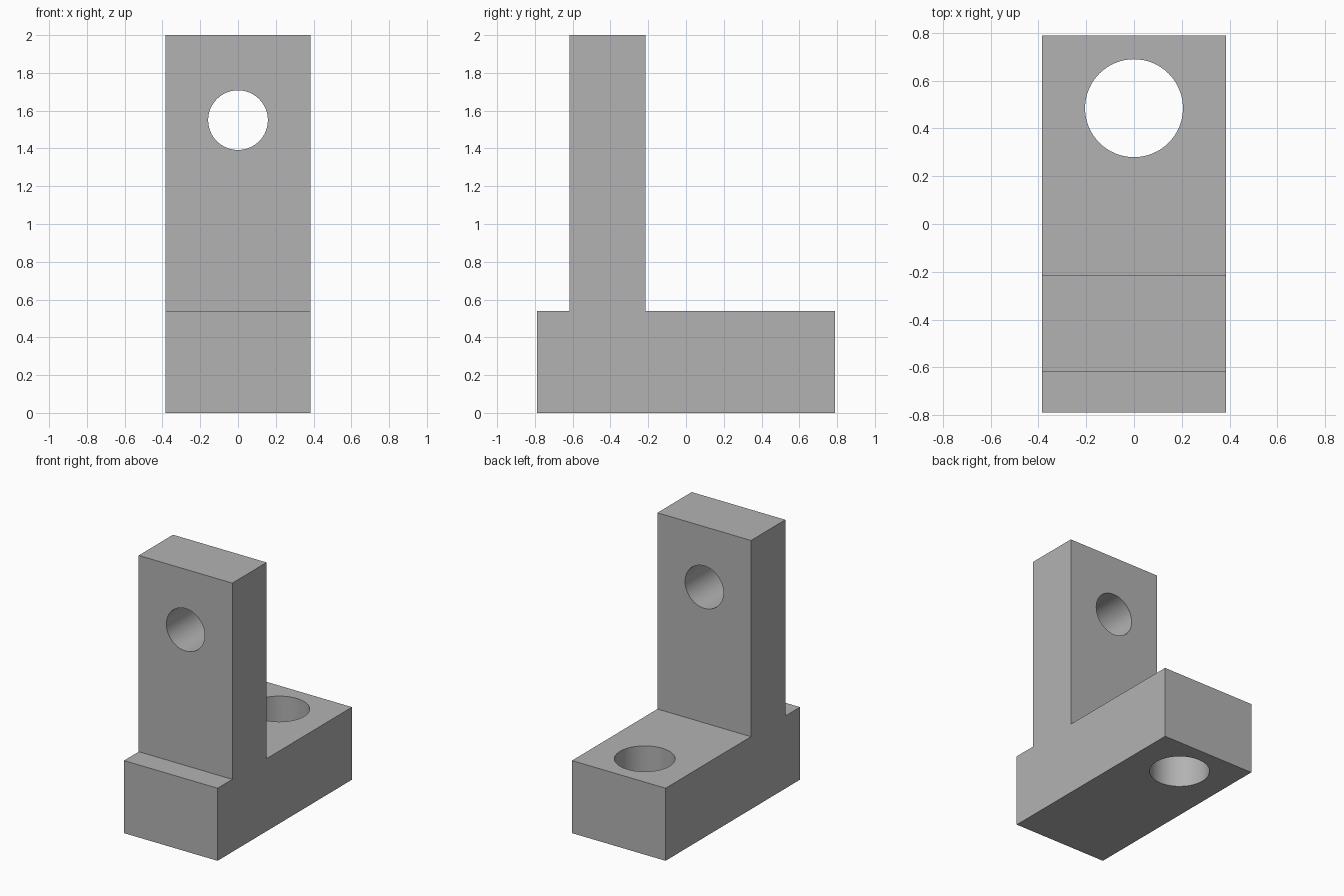
import bpy
import bmesh
import math
from mathutils import Matrix

cube = bpy.data.objects.get("Cube")
if cube:
    bpy.data.objects.remove(cube, do_unlink=True)

HALF_WIDTH = 0.385
grey = bpy.data.materials.new("plain grey")
grey.use_nodes = True
COLOUR = (0.45, 0.45, 0.45, 1)
grey.diffuse_color = COLOUR
grey.node_tree.nodes["Principled BSDF"].inputs["Base Color"].default_value = COLOUR


def add_object(name, bm):
    bmesh.ops.recalc_face_normals(bm, faces=bm.faces)
    mesh = bpy.data.meshes.new(name)
    bm.to_mesh(mesh)
    bm.free()
    mesh.materials.append(grey)
    obj = bpy.data.objects.new(name, mesh)
    bpy.context.collection.objects.link(obj)
    return obj


def drill(target, name, centre, radius, tilt=0):
    """Cut a round through hole along z, or along y when tilted."""
    bm = bmesh.new()
    place = Matrix.Translation(centre) @ Matrix.Rotation(tilt, 4, "X")
    bmesh.ops.create_cone(bm, cap_ends=True, segments=64, radius1=radius,
                          radius2=radius, depth=1.2, matrix=place)
    cutter = add_object(name, bm)
    cutter.hide_render = True
    cut = target.modifiers.new(name, "BOOLEAN")
    cut.operation = "DIFFERENCE"
    cut.solver = "EXACT"
    cut.object = cutter
    bpy.context.view_layer.objects.active = target
    bpy.ops.object.modifier_apply(modifier=cut.name)
    bpy.data.objects.remove(cutter, do_unlink=True)


# Bracket: side profile (y, z) of base and upright, extruded across x
profile = [(-0.79, 0), (0.79, 0), (0.79, 0.54), (-0.214, 0.54),
           (-0.214, 2), (-0.617, 2), (-0.617, 0.54), (-0.79, 0.54)]
bm = bmesh.new()
side = bm.faces.new([bm.verts.new((-HALF_WIDTH, y, z)) for y, z in profile])
extruded = bmesh.ops.extrude_face_region(bm, geom=[side], use_keep_orig=True)
moved = [v for v in extruded["geom"] if isinstance(v, bmesh.types.BMVert)]
bmesh.ops.translate(bm, verts=moved, vec=(2 * HALF_WIDTH, 0, 0))
bracket = add_object("bracket", bm)

# Cross hole in the upright, mounting hole in the base
drill(bracket, "upright_hole", (0, -0.415, 1.55), 0.158, math.pi / 2)
drill(bracket, "base_hole", (0, 0.485, 0.27), 0.205)

# Smooth bores, crisp edges
bpy.ops.object.select_all(action="DESELECT")
bracket.select_set(True)
bpy.context.view_layer.objects.active = bracket
bpy.ops.object.shade_smooth_by_angle(angle=math.radians(30))
